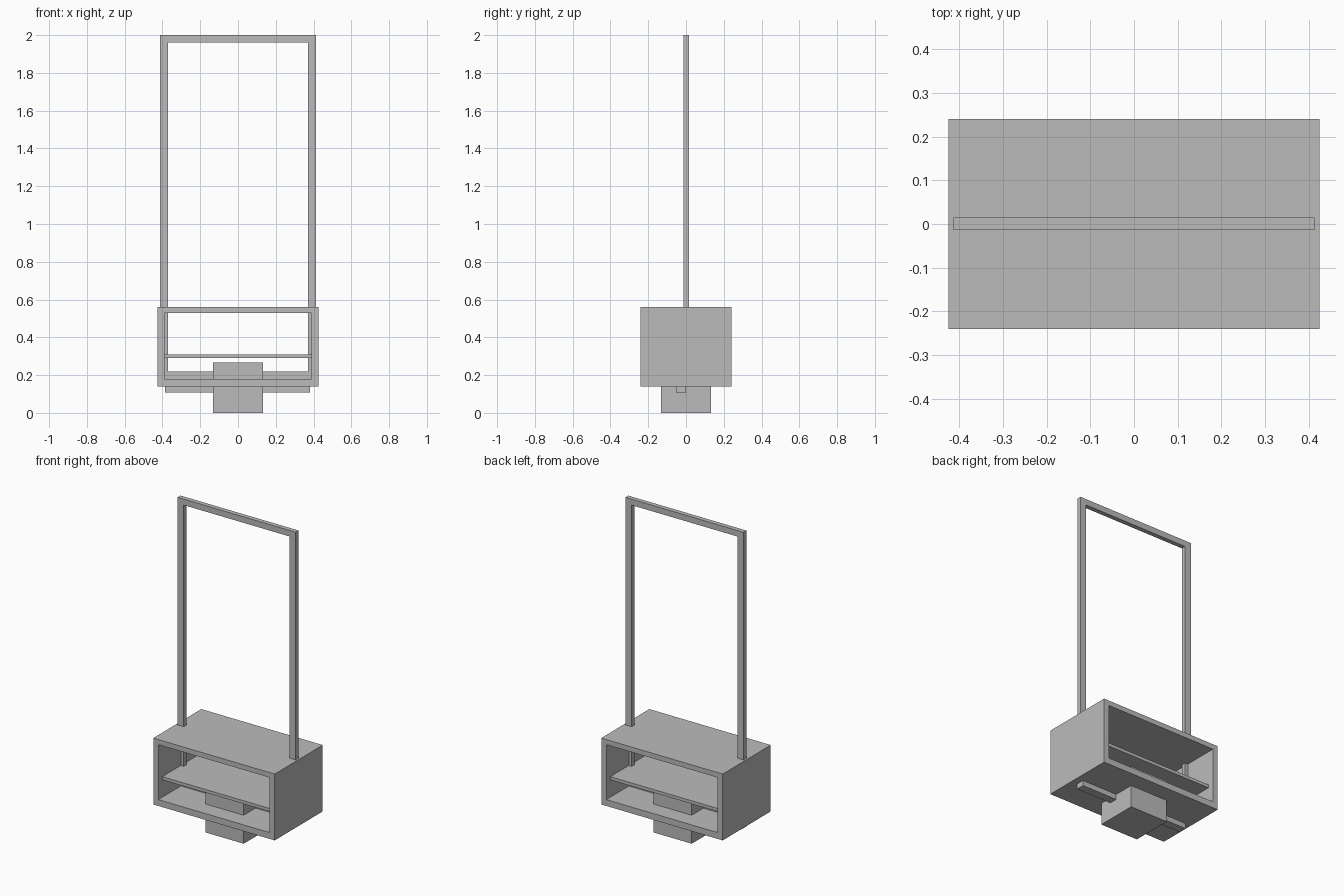
import bpy

cube = bpy.data.objects.get("Cube")
if cube:
    bpy.data.objects.remove(cube, do_unlink=True)

grey = bpy.data.materials.new("plain_grey")
grey.use_nodes = True
GREY = (0.5, 0.5, 0.5, 1)
grey.diffuse_color = GREY
grey.node_tree.nodes["Principled BSDF"].inputs["Base Color"].default_value = GREY


def box(name, x, y, z):
    """Add a box from its (min, max) range on each axis."""
    ranges = (x, y, z)
    bpy.ops.mesh.primitive_cube_add(size=1, location=[(a + b) / 2 for a, b in ranges])
    ob = bpy.context.object
    ob.name = ob.data.name = name
    for v in ob.data.vertices:
        for i, (a, b) in enumerate(ranges):
            v.co[i] *= b - a
    ob.data.materials.append(grey)
    return ob


HALF_W, HALF_D = 0.425, 0.24
INNER = 0.39
BASE, FLOOR, CEILING, TOP = 0.14, 0.18, 0.528, 0.56
depth = (-HALF_D, HALF_D)
span = (-INNER, INNER)

# Open cabinet
box("cabinet_top", (-HALF_W, HALF_W), depth, (CEILING, TOP))
box("cabinet_bottom", span, depth, (BASE, FLOOR))
box("shelf", span, (-0.2, 0.2), (0.29, 0.31))
for side, s in (("left", 1), ("right", -1)):
    box(side + "_panel", sorted((s * INNER, s * HALF_W)), depth, (BASE, CEILING))

# Central block and the rail under the floor
box("central_block", (-0.133, 0.133), (-0.133, 0.133), (0, 0.268))
box("under_rail", (-0.387, 0.382), (-0.053, 0), (0.107, BASE + 0.01))

# Tall rectangular frame
OUT, IN, BAR = 0.413, 0.37, 0.038
thick = (-0.014, 0.015)
for side, s in (("left", 1), ("right", -1)):
    box(side + "_frame_post", sorted((s * IN, s * OUT)), thick, (FLOOR, 2))
box("frame_top_bar", (-IN, IN), thick, (2 - BAR, 2))
box("frame_bottom_bar", (-IN, IN), thick, (FLOOR, FLOOR + BAR))
